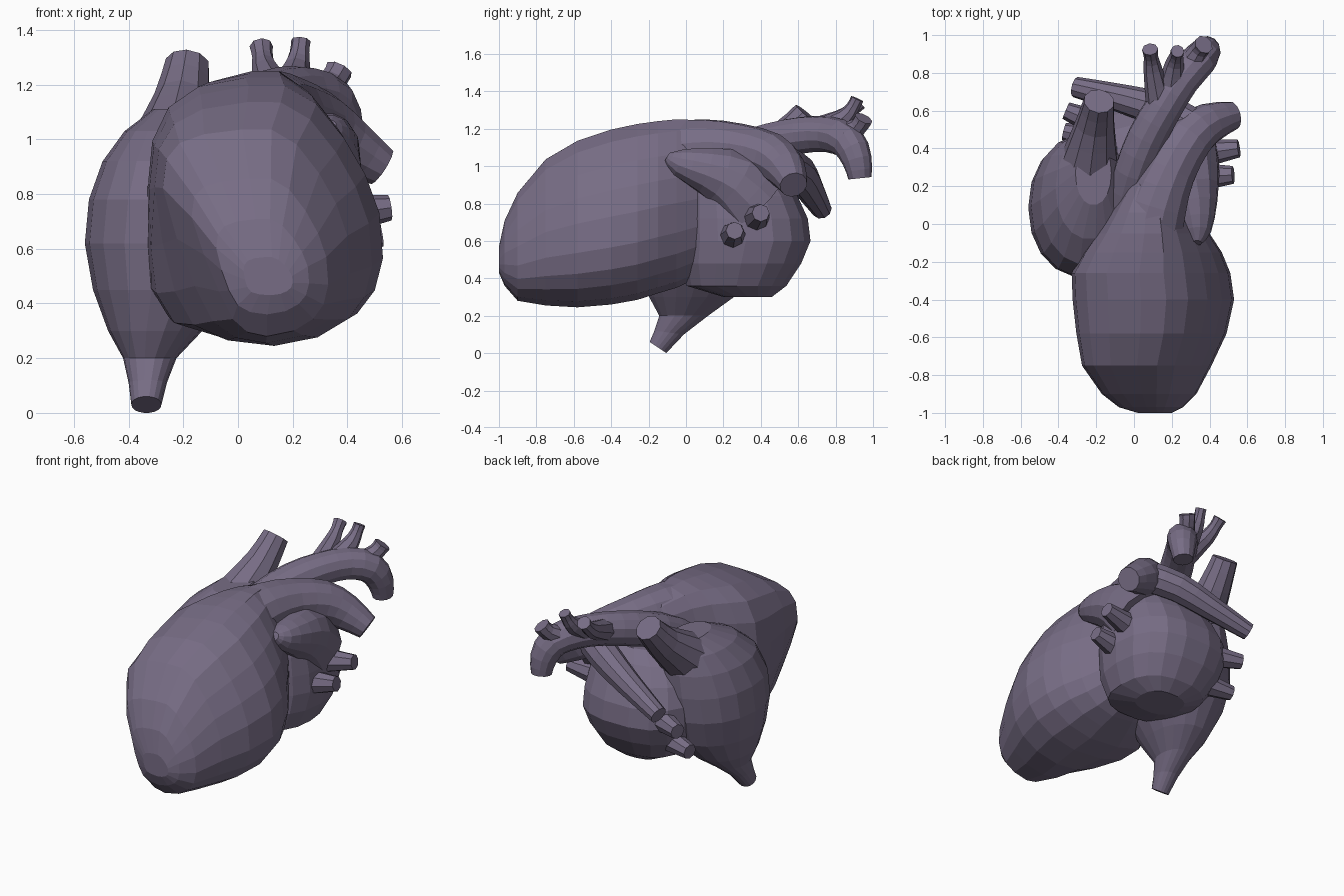
import bpy, bmesh, math
from mathutils import Vector

if "Cube" in bpy.data.objects:
    bpy.data.objects.remove(bpy.data.objects["Cube"])

tissue = bpy.data.materials.new("greyish purple tissue")
tissue.diffuse_color = (0.185, 0.152, 0.235, 1)
tissue.use_nodes = True
tissue.node_tree.nodes["Principled BSDF"].inputs["Base Color"].default_value = tissue.diffuse_color


def skin(name, rings):
    """Join equal-length rings of points into a capped, flat-shaded body."""
    bm = bmesh.new()
    loops = [[bm.verts.new(p) for p in ring] for ring in rings]
    n = len(loops[0])
    for a, b in zip(loops, loops[1:]):
        for i in range(n):
            j = (i + 1) % n
            bm.faces.new((a[i], a[j], b[j], b[i]))
    bm.faces.new(loops[0])
    bm.faces.new(loops[-1])
    bmesh.ops.recalc_face_normals(bm, faces=bm.faces)
    mesh = bpy.data.meshes.new(name)
    bm.to_mesh(mesh)
    bm.free()
    mesh.materials.append(tissue)
    obj = bpy.data.objects.new(name, mesh)
    bpy.context.collection.objects.link(obj)
    return obj


def smooth_path(pts, steps):
    """Catmull-Rom through tuples of any length."""
    out = []
    for i in range(len(pts) - 1):
        p0, p1, p2, p3 = pts[max(i - 1, 0)], pts[i], pts[i + 1], pts[min(i + 2, len(pts) - 1)]
        for s in range(steps):
            t = s / steps
            out.append(tuple(0.5 * (2 * b + (c - a) * t + (2 * a - 5 * b + 4 * c - d) * t * t
                                    + (3 * b - a - 3 * c + d) * t ** 3)
                             for a, b, c, d in zip(p0, p1, p2, p3)))
    return out + [pts[-1]]


def tube(name, pts, sides=10, steps=2):
    """Vessel through (x, y, z, radius) points."""
    path = smooth_path(pts, steps)
    cen = [Vector(p[:3]) for p in path]
    rings, side = [], None
    for i, c in enumerate(cen):
        tan = (cen[min(i + 1, len(cen) - 1)] - cen[max(i - 1, 0)]).normalized()
        if side is None:
            side = tan.orthogonal()
        side = (side - tan * side.dot(tan)).normalized()
        up = tan.cross(side)
        r = path[i][3]
        rings.append([c + r * (math.cos(k * math.tau / sides) * side + math.sin(k * math.tau / sides) * up)
                      for k in range(sides)])
    return skin(name, rings)


def stack(name, rows, power=2.0, sides=18):
    """Chamber from level rings (z, x0, x1, y0, y1, tilt); power > 2 squares them off."""
    def bend(v):
        return math.copysign(abs(v) ** (2 / power), v)
    rings = []
    for z, x0, x1, y0, y1, tilt in rows:
        ring = []
        for k in range(sides):
            a = k * math.tau / sides
            u, v = bend(math.cos(a)), bend(math.sin(a))
            ring.append(((x0 + x1) / 2 + (x1 - x0) / 2 * u, (y0 + y1) / 2 + (y1 - y0) / 2 * v, z + tilt * v))
        rings.append(ring)
    return skin(name, rings)


# Ventricles: egg-shaped section swept front to back as (y, x0, x1, z0, z1, trim),
# where trim lifts the left shoulder so the apex sits low on the right
section = [(1, -.35), (.97, 0), (.85, .3), (.67, .58), (.43, .85), (.16, .99), (-.15, .99),
           (-.56, .92), (-.82, .76), (-.96, .5), (-1, .15), (-1, -.3), (-.97, -.64),
           (-.82, -.86), (-.43, -.96), (.1, -1), (.5, -.93), (.78, -.78), (.93, -.6)]
stations = [(-1.0, .02, .2, .43, .57, .2), (-.97, -.08, .26, .36, .71, .4), (-.9, -.17, .33, .28, .86, .6),
            (-.75, -.275, .41, .255, 1.04, .5), (-.58, -.305, .49, .245, 1.14, .25),
            (-.4, -.325, .53, .26, 1.2, .05), (-.26, -.33, .51, .285, 1.23, 0), (-.15, -.27, .465, .32, 1.245, 0),
            (-.05, -.2, .4, .35, 1.255, 0), (.06, -.13, .325, .4, 1.25, 0),
            (.2, -.05, .28, .47, 1.22, 0), (.33, .04, .25, .6, 1.1, 0)]


def ventricle_ring(y, a, b, c, d, trim):
    ring = []
    for u, v in section:
        if u < 0:
            w = v + 0.6 * trim * (1 - v * v) * -u
            u += trim * max(-v, 0) * -u
            v = w
        ring.append(((a + b) / 2 + (b - a) / 2 * u, y, (c + d) / 2 + (d - c) / 2 * v))
    return ring


skin("ventricles", [ventricle_ring(*s) for s in stations])

# Right atrium, running down into the lower vena cava
stack("right_atrium", [
    (.03, -.39, -.28, -.195, -.105, -.03), (.11, -.4, -.26, -.17, -.01, -.01),
    (.2, -.42, -.225, -.145, .12, 0), (.3, -.475, -.13, -.2, .26, 0),
    (.45, -.53, 0, -.26, .4, 0), (.62, -.56, .04, -.285, .46, 0),
    (.78, -.545, .05, -.285, .48, 0), (.92, -.495, .02, -.22, .48, 0),
    (1.03, -.415, -.06, -.08, .46, 0), (1.11, -.31, -.12, .1, .44, 0)], 2.1)

# Left atrium at the back, with its ear-like lobe
stack("left_atrium", [
    (.30, -.08, .22, .2, .46, 0), (.36, -.22, .33, .0, .54, 0), (.48, -.3, .39, -.03, .62, 0),
    (.60, -.33, .415, -.03, .67, 0), (.72, -.33, .41, -.03, .655, 0), (.84, -.29, .395, -.02, .6, 0),
    (.94, -.22, .37, .0, .53, 0), (1.0, -.1, .32, .08, .45, 0)], 2.5)
tube("left_atrial_lobe", [(.335, -.1, 1.05, .025), (.335, -.04, 1.02, .075), (.32, .1, .98, .125),
                          (.28, .24, .92, .18), (.24, .36, .8, .21)], 12)

# Pulmonary trunk with left and right arteries
tube("pulmonary_trunk", [(.07, -.1, 1.06, .185), (.12, .1, 1.09, .165), (.19, .28, 1.09, .14),
                         (.29, .45, 1.05, .13), (.4, .535, .98, .108), (.525, .575, .9, .075)], 12)
tube("right_pulmonary_artery", [(.3, .52, 1.02, .1), (.15, .6, .97, .095), (-.05, .66, .88, .078),
                                (-.31, .725, .77, .055)])

# Aorta with arch and three branches
tube("aorta", [(-.05, .1, .98, .1), (.0, .28, 1.07, .105), (.07, .46, 1.13, .105), (.16, .62, 1.165, .1),
               (.25, .76, 1.17, .096), (.34, .865, 1.13, .095), (.38, .915, 1.03, .08),
               (.385, .93, .935, .062)], 12)
branches = [[(.13, .66, 1.18, .07), (.1, .82, 1.25, .05), (.09, .885, 1.3, .038), (.085, .925, 1.34, .043)],
            [(.2, .75, 1.2, .07), (.215, .85, 1.26, .05), (.225, .895, 1.32, .036), (.23, .915, 1.36, .036)],
            [(.3, .84, 1.16, .07), (.345, .92, 1.21, .05), (.37, .95, 1.255, .052)]]
for i, pts in enumerate(branches):
    tube(f"aortic_branch_{i + 1}", pts, 8)

# Upper vena cava, flaring into the right atrium
tube("upper_vena_cava", [(-.25, .2, .85, .2), (-.23, .36, 1.0, .15), (-.205, .53, 1.14, .105),
                         (-.185, .65, 1.275, .082)])

# Pulmonary veins, two on each side
veins = {"left_upper": ((.2, .35, .7), (.555, .4, .75)), "left_lower": ((.2, .24, .6), (.525, .26, .655)),
         "right_upper": ((.0, .45, .65), (-.36, .6, .63)), "right_lower": ((.0, .4, .5), (-.37, .49, .46))}
for name, (root, tip) in veins.items():
    tube(name + "_pulmonary_vein", [root + (.1,), tip + (.047,)], 8)
